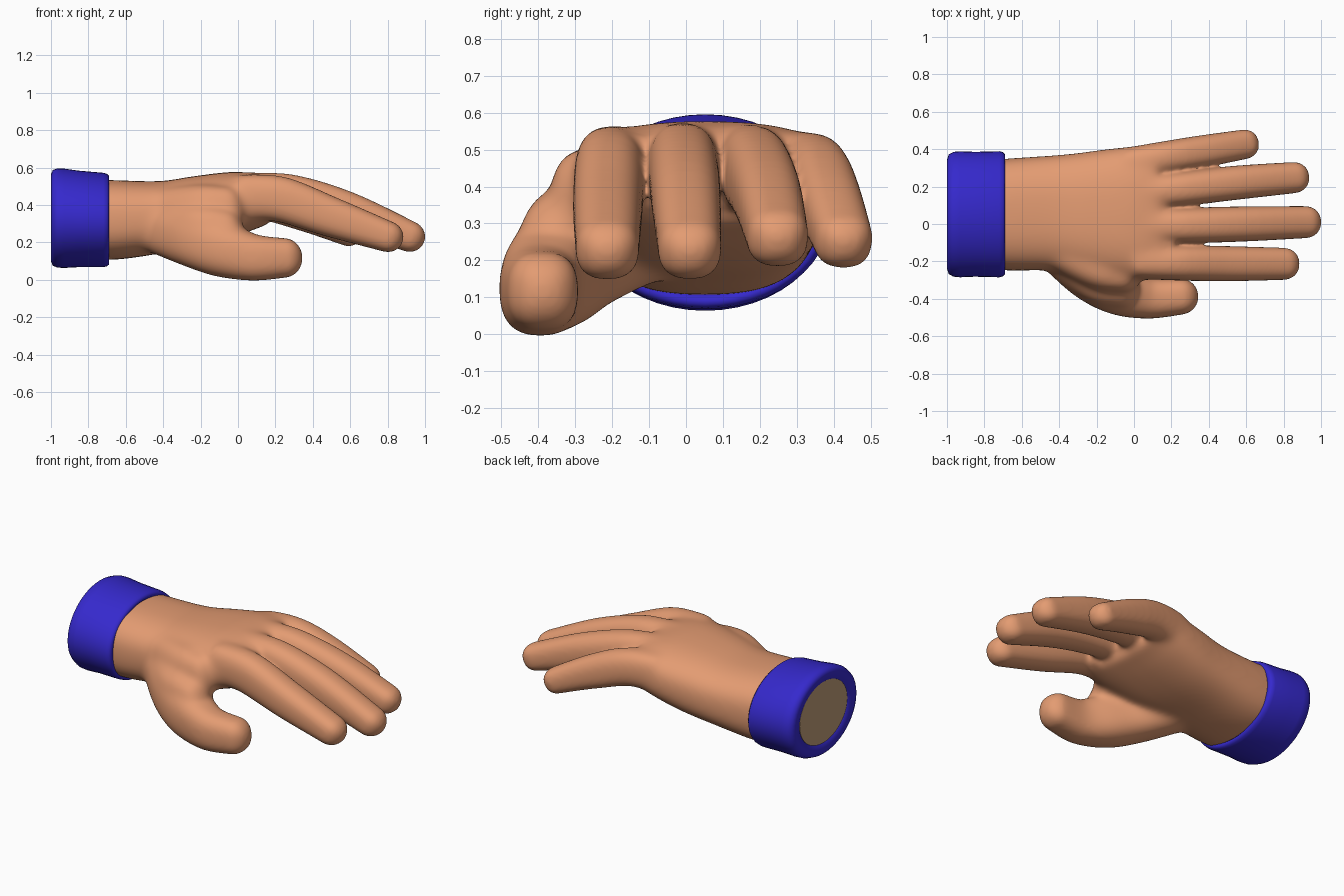
import bpy, bmesh, math
from mathutils import Vector

if "Cube" in bpy.data.objects:
    bpy.data.objects.remove(bpy.data.objects["Cube"])


def material(name, rgb):
    m = bpy.data.materials.new(name)
    m.diffuse_color = (*rgb, 1)
    m.use_nodes = True
    m.node_tree.nodes["Principled BSDF"].inputs["Base Color"].default_value = m.diffuse_color
    return m


skin = material("skin", (0.77, 0.33, 0.168))
blue = material("cuff_blue", (0.036, 0.022, 0.61))
brown = material("wrist_end_brown", (0.52, 0.34, 0.19))


def spline(keys, steps=6):
    """Catmull-Rom through rows of (x, y, z, side radius, up radius)."""
    out = []
    for i in range(len(keys) - 1):
        a, b, c, d = (keys[max(0, min(len(keys) - 1, i + k))] for k in (-1, 0, 1, 2))
        for s in range(steps):
            t = s / steps
            out.append([0.5 * (2 * q + (r - p) * t + (2 * p - 5 * q + 4 * r - w) * t * t
                               + (3 * q - p - 3 * r + w) * t ** 3)
                        for p, q, r, w in zip(a, b, c, d)])
    return out + [list(keys[-1])]


def limb(bm, keys, power=2.5, round_tip=True, n=32):
    """Closed tube of superellipse rings along a path, with a rounded tip."""
    rows = spline(keys)
    pts = [Vector(r[:3]) for r in rows]
    sections = []
    for i, r in enumerate(rows):
        t = (pts[min(i + 1, len(pts) - 1)] - pts[max(i - 1, 0)]).normalized()
        sections.append((pts[i], t, r[3], r[4]))
    if round_tip:
        p, t, a, b = sections[-1]
        for k in range(1, 8):
            ang = math.pi / 2 * k / 8
            c = math.cos(ang)
            sections.append((p + t * a * math.sin(ang), t, a * c, b * c))
    rings = []
    for p, t, a, b in sections:
        side = Vector((0, 0, 1)).cross(t).normalized()
        up = t.cross(side)
        ring = []
        for j in range(n):
            c, s = math.cos(2 * math.pi * j / n), math.sin(2 * math.pi * j / n)
            u = math.copysign(abs(c) ** (2 / power), c) * a
            v = math.copysign(abs(s) ** (2 / power), s) * b
            ring.append(bm.verts.new(p + side * u + up * v))
        rings.append(ring)
    for r0, r1 in zip(rings, rings[1:]):
        for j in range(n):
            k = (j + 1) % n
            bm.faces.new((r0[j], r0[k], r1[k], r1[j]))
    bm.faces.new(rings[0][::-1])
    bm.faces.new(rings[-1])


def finish(bm, name, mat):
    bmesh.ops.recalc_face_normals(bm, faces=bm.faces)
    me = bpy.data.meshes.new(name)
    bm.to_mesh(me)
    bm.free()
    ob = bpy.data.objects.new(name, me)
    bpy.context.collection.objects.link(ob)
    me.materials.append(mat)
    bpy.ops.object.select_all(action='DESELECT')
    bpy.context.view_layer.objects.active = ob
    ob.select_set(True)
    return ob


def smooth(ob, iterations, group=""):
    m = ob.modifiers.new("soften", 'SMOOTH')
    m.factor, m.iterations, m.vertex_group = 0.5, iterations, group
    bpy.ops.object.modifier_apply(modifier=m.name)


# Palm and wrist
bm = bmesh.new()
limb(bm, [(-.98, .05, .33, .235, .195), (-.9, .05, .33, .28, .205), (-.68, .05, .32, .3, .214),
          (-.4, .06, .337, .31, .192), (-.2, .055, .37, .34, .188), (0, .055, .412, .36, .168),
          (.15, .066, .43, .345, .132)], power=2.6, round_tip=False)

# Fingers: start, knuckle, middle joint, tip; all share one taper
taper = [(.094, .125), (.095, .122), (.094, .107), (.086, .083)]
fingers = {
    "index": [(0, -.2, .44), (.22, -.207, .432), (.5, -.212, .335), (.8, -.213, .231)],
    "middle": [(0, -.01, .45), (.27, -.008, .443), (.58, 0, .366), (.916, .01, .232)],
    "ring": [(0, .16, .45), (.24, .186, .441), (.54, .22, .372), (.855, .248, .264)],
    "little": [(-.05, .32, .43), (.14, .352, .428), (.36, .387, .357), (.59, .426, .256)],
}
for name, path in fingers.items():
    slim = .92 if name == "little" else .97 if name == "ring" else 1
    limb(bm, [(*p, a * slim, b * slim) for p, (a, b) in zip(path, taper)])
# Skin between neighbouring fingers
for x, y in ((.19, -.108), (.15, .086), (.1, .262)):
    limb(bm, [(x - .18, y, .43, .06, .125), (x, y, .428, .045, .115)])

# Thumb and the skin joining it to the palm
limb(bm, [(-.45, -.1, .28, .12, .13), (-.25, -.27, .22, .132, .15), (-.08, -.355, .162, .134, .15),
          (.08, -.395, .12, .111, .125), (.248, -.388, .117, .097, .106)])
limb(bm, [(-.55, -.03, .33, .13, .14), (-.2, -.23, .35, .12, .16), (-.05, -.285, .37, .085, .13)])
limb(bm, [(-.42, -.1, .28, .13, .14), (-.2, -.29, .265, .13, .14), (-.07, -.35, .245, .1, .13)])

# Fuse everything into one smooth skin
hand = finish(bm, "hand", skin)
fuse = hand.modifiers.new("fuse", 'REMESH')
fuse.mode = 'VOXEL'
fuse.voxel_size = 0.009
bpy.ops.object.modifier_apply(modifier=fuse.name)
smooth(hand, 18)

# Extra softening over the palm and thumb root only
palm = hand.vertex_groups.new(name="palm")
for v in hand.data.vertices:
    x, y, z = v.co
    fade = (0.28 - x) / 0.15 if y > -.3 or z > .3 else (0.08 - x) / 0.15
    w = max(0, min(1, (x + .85) / .15, fade))
    if w > 0:
        palm.add([v.index], w, 'REPLACE')
smooth(hand, 90, "palm")
hand.data.materials.clear()
hand.data.materials.append(skin)
bpy.ops.object.shade_smooth()

# Flat end of the wrist, inside the cuff
n = 48
bm = bmesh.new()
bmesh.ops.create_cone(bm, cap_ends=True, segments=n, radius1=1, radius2=1, depth=.006)
for v in bm.verts:
    x, y, z = v.co
    v.co = (-.984 + z, .052 + .235 * x, .332 + .19 * y)
finish(bm, "wrist_end", brown)

# Cuff: thick rounded sleeve ring, profile rows are (x, scale)
profile = [(-.975, .66), (-.99, .72), (-1, .86), (-.99, .95), (-.965, .99), (-.93, 1), (-.85, .99),
           (-.72, 1), (-.70, .985), (-.69, .95), (-.69, .90), (-.70, .85), (-.92, .74)]
bm = bmesh.new()
rings = []
for x, s in profile:
    f = (x + 1) / 0.31
    zc, rz = .332 - .013 * f, .27 - .02 * f
    rings.append([bm.verts.new((x, .052 + .337 * s * math.cos(2 * math.pi * j / n),
                                zc + rz * s * math.sin(2 * math.pi * j / n))) for j in range(n)])
for i, r0 in enumerate(rings):
    r1 = rings[(i + 1) % len(rings)]
    for j in range(n):
        k = (j + 1) % n
        bm.faces.new((r0[j], r0[k], r1[k], r1[j]))
finish(bm, "cuff", blue)
bpy.ops.object.shade_smooth()
